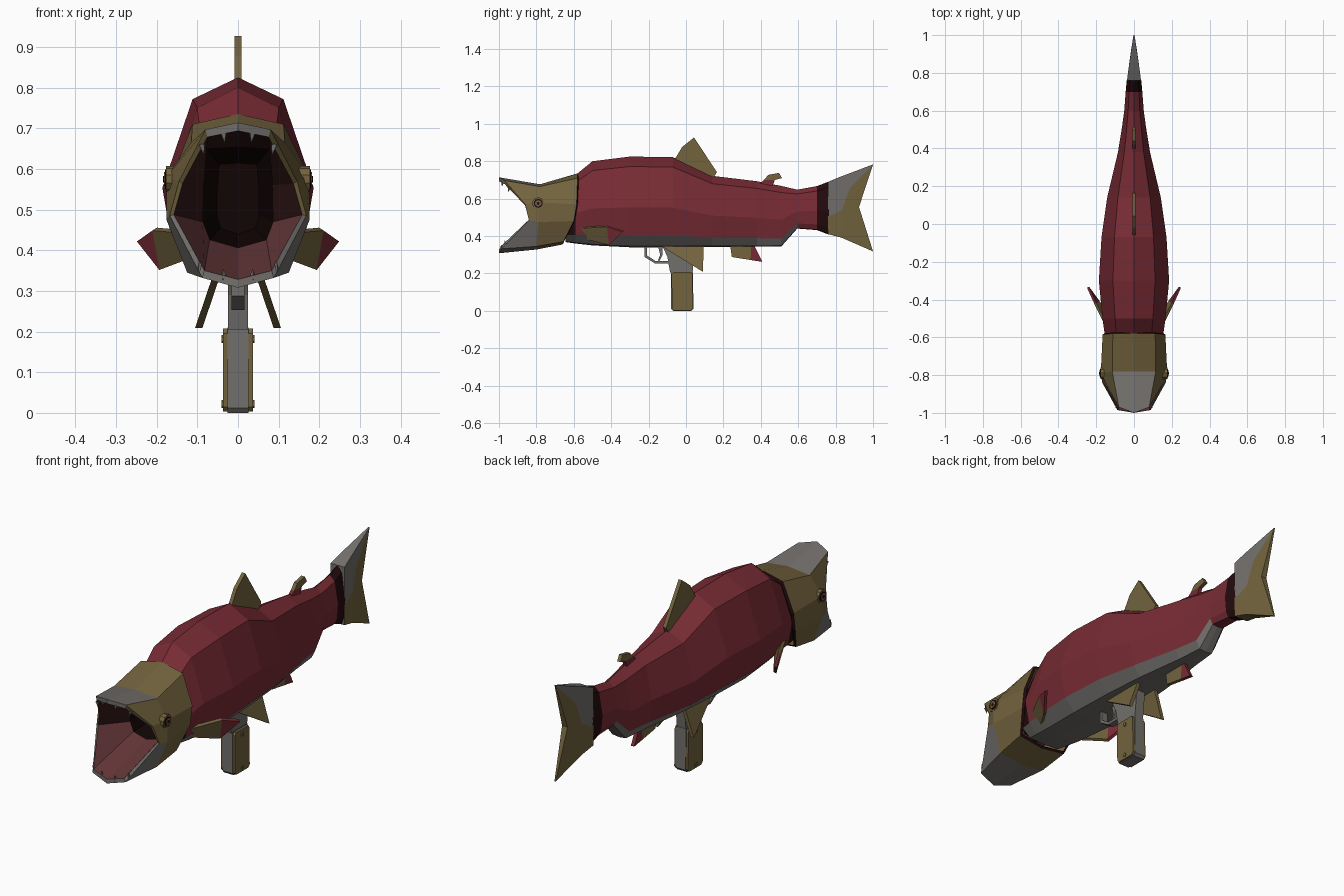
import bpy, bmesh, math
from mathutils import Vector as V

if "Cube" in bpy.data.objects:
    bpy.data.objects.remove(bpy.data.objects["Cube"])

COL = {"scale_red": (.185, .024, .034), "olive": (.170, .125, .048), "belly_grey": (.170, .160, .150),
       "dark_maroon": (.017, .003, .004), "tongue_red": (.130, .037, .039), "mouth_brown": (.033, .009, .009),
       "throat_black": (.006, .0015, .0015)}
RED, OLI, GRY, DRK, TNG, MTH, BLK = range(7)
MATS = []
for n, c in COL.items():
    m = bpy.data.materials.new(n)
    m.diffuse_color = (*c, 1)
    m.use_nodes = True
    m.node_tree.nodes["Principled BSDF"].inputs["Base Color"].default_value = m.diffuse_color
    MATS.append(m)


def finish(name, bm):
    bmesh.ops.recalc_face_normals(bm, faces=bm.faces)
    me = bpy.data.meshes.new(name)
    bm.to_mesh(me)
    bm.free()
    for m in MATS:
        me.materials.append(m)
    ob = bpy.data.objects.new(name, me)
    bpy.context.collection.objects.link(ob)
    return ob


def loft(name, halves, rule, cap=False):
    """Skin mirrored half-rings (top to bottom); rule(segment, strip) gives the colour."""
    bm = bmesh.new()
    n = len(halves[0])
    rings = []
    for h in halves:
        full = [V(p) for p in h] + [V((-p[0], p[1], p[2])) for p in h[-2:0:-1]]
        rings.append([bm.verts.new(p) for p in full])
    k = len(rings[0])
    for s in range(len(rings) - 1):
        for i in range(k):
            j = (i + 1) % k
            f = bm.faces.new((rings[s][i], rings[s][j], rings[s + 1][j], rings[s + 1][i]))
            f.material_index = rule(s, i if i < n - 1 else k - 1 - i)
    if cap:
        bm.faces.new(rings[-1]).material_index = BLK
    return finish(name, bm)


def slab(name, polys, off):
    """Thick plates from (colour, points); off(point) is the half-thickness vector."""
    bm = bmesh.new()
    for mat, pts in polys:
        pts = [V(p) for p in pts]
        a = [bm.verts.new(p + off(p)) for p in pts]
        b = [bm.verts.new(p - off(p)) for p in pts]
        fs = [bm.faces.new(a), bm.faces.new(b[::-1])]
        for i in range(len(a)):
            j = (i + 1) % len(a)
            fs.append(bm.faces.new((a[i], b[i], b[j], a[j])))
        for f in fs:
            f.material_index = mat
    return finish(name, bm)


def flat(name, polys, t, x=0):
    """Slab from side-view (y, z) outlines."""
    return slab(name, [(m, [(x, y, z) for y, z in p]) for m, p in polys], lambda p: V((t, 0, 0)))


def cone(name, a, b, r1, r2, mat, sides=8):
    a, b = V(a), V(b)
    bm = bmesh.new()
    bmesh.ops.create_cone(bm, cap_ends=True, segments=sides, radius1=r1, radius2=r2, depth=(b - a).length)
    for f in bm.faces:
        f.material_index = mat
    ob = finish(name, bm)
    ob.location = (a + b) / 2
    ob.rotation_euler = (b - a).to_track_quat('Z', 'Y').to_euler()
    return ob


# body: y, top z, bottom z, half width
stations = [(-.645, .67, .368, .145), (-.59, .727, .36, .154), (-.5, .80, .35, .167), (-.3, .825, .34, .186),
            (-.07, .822, .34, .172), (.14, .722, .342, .142), (.38, .693, .343, .085), (.51, .668, .345, .064),
            (.595, .648, .44, .052), (.70, .667, .432, .044), (.765, .692, .407, .038)]


def body_ring(y, t, b, w):
    h = t - b
    return [(0, y, t), (.6 * w, y, t - .11 * h), (w, y, b + .44 * h), (.86 * w, y, b + .13 * h),
            (.56 * w, y, b + .012 * h), (0, y, b)]


def body_col(s, i):
    if s == 9:
        return DRK
    if i >= 3:
        return GRY if s < 8 else RED
    return DRK if s == 0 and i > 0 else RED


loft("fish_body", [body_ring(*s) for s in stations], body_col)

# head with open mouth: gill edge, cheek, lip, then mouth lining back to throat
back = [(0, -.58, .735), (.112, -.58, .71), (.166, -.585, .57), (.164, -.60, .48), (.13, -.655, .37), (0, -.66, .355)]
mid = [(0, -.78, .677), (.115, -.78, .665), (.176, -.79, .58), (.176, -.79, .475), (.125, -.80, .345), (0, -.80, .328)]
rim = [(0, -1, .714), (.08, -.97, .697), (.145, -.86, .57), (.168, -.84, .485), (.088, -.985, .332), (0, -1, .308)]
gill = [(x * .93, y + .006, .53 + (z - .53) * .95) for x, y, z in back]
lip = [(x * .94, y, .51 + (z - .51) * .9) for x, y, z in rim]
lining = [(0, -.70, .655), (.078, -.70, .65), (.085, -.70, .56), (.087, -.70, .47), (.07, -.70, .425), (0, -.70, .405)]
throat = [(x * .6, -.45, .52 + (z - .52) * .7) for x, y, z in lining]


def head_col(s, i):
    if s == 0:
        return DRK
    if s == 1:
        return OLI
    if s in (2, 3):
        return GRY if i in (0, 3, 4) else OLI
    if s == 4:
        return TNG if i >= 3 else MTH
    return BLK


loft("fish_head", [gill, back, mid, rim, lip, lining, throat], head_col, True)

# tail fin, thinning towards the tips
A, B, T, N = (0, .76, .69), (0, .82, .715), (0, 1, .783), (0, .925, .555)
U, L, M = (0, 1, .318), (0, .83, .392), (0, .76, .41)
P, Q, R = (0, .875, .655), (0, .835, .54), (0, .76, .50)
slab("tail_fin", [(GRY, [A, B, P, Q, R]), (GRY, [B, T, P]), (OLI, [T, N, Q, P]),
                  (OLI, [Q, N, U, L]), (OLI, [R, Q, L, M])],
     lambda p: V((max(.003, .037 * ((1 - p.y) / .24) ** .8), 0, 0)))

# centre fins
flat("dorsal_fin", [(OLI, [(-.066, .80), (-.02, .877), (.043, .927), (.165, .742), (.14, .70), (-.02, .75)])], .009)
flat("adipose_fin", [(RED, [(.38, .67), (.417, .70), (.475, .70), (.46, .66)]),
                     (OLI, [(.417, .70), (.44, .727), (.497, .738), (.513, .71), (.475, .70)])], .009)
flat("anal_fin", [(OLI, [(.235, .36), (.245, .288), (.345, .272), (.35, .36)]),
                  (RED, [(.345, .272), (.408, .262), (.36, .36), (.35, .36)])], .009)

# paired parts
for s, side in ((1, "right"), (-1, "left")):
    a, b, c, d, e = [(s * x, y, z) for x, y, z in ((.13, -.57, .445), (.205, -.42, .452), (.243, -.335, .425),
                                                  (.188, -.41, .355), (.10, -.54, .388))]
    nrm = V((s * .8, -.35, -.5)).normalized() * .007
    slab("pectoral_fin_" + side, [(OLI, [a, b, d, e]), (RED, [b, c, d])], lambda p: nrm)
    slab("pelvic_fin_" + side,
         [(OLI, [(s * (.052 + (.34 - z) * .34), y, z) for y, z in ((-.13, .345), (.095, .345), (.09, .209))])],
         lambda p: V((.009, 0, 0)))
    for r, x, m in ((.032, .177, OLI), (.024, .180, DRK), (.017, .182, OLI), (.008, .184, DRK)):
        cone("eye_" + side, (s * .15, -.79, .575), (s * x, -.79, .575), r, r, m, 10)
    # teeth
    for x, y, z in ((.035, -.98, .69), (.09, -.945, .66)):
        cone("upper_tooth_" + side, (s * x, y, z), (s * x * .93, y - .004, z - .026), .010, 0, GRY, 4)
    for x, y, z in ((.035, -.985, .328), (.092, -.965, .35)):
        cone("lower_tooth_" + side, (s * x, y, z), (s * x * 1.03, y - .004, z + .026), .010, 0, GRY, 4)
    # grip panels and screws
    flat("grip_panel_" + side, [(OLI, [(-.075, .015), (-.065, .003), (.027, .003), (.037, .015), (.034, .195),
                                       (.026, .207), (-.067, .207), (-.077, .195)])], .006, s * .031)
    for z in (.022, .182):
        cone("grip_screw_" + side, (s * .03, -.02, z), (s * .041, -.02, z), .010, .010, OLI, 6)

# gun grip, receiver, trigger and guard
flat("grip_core", [(GRY, [(-.08, .012), (-.07, 0), (.03, 0), (.04, .012), (.037, .21), (-.08, .21)])], .026)
flat("receiver", [(GRY, [(-.13, .355), (-.10, .29), (-.085, .205), (.035, .205), (.05, .355)])], .024)
flat("trigger", [(GRY, [(-.15, .35), (-.125, .35), (-.125, .30), (-.143, .265), (-.15, .27), (-.138, .30)])], .008)
outer = [(-.222, .35), (-.222, .288), (-.165, .253), (-.09, .253)]
inner = [(-.208, .35), (-.208, .296), (-.162, .266), (-.09, .266)]
flat("trigger_guard", [(GRY, [outer[i], outer[i + 1], inner[i + 1], inner[i]]) for i in range(3)], .016)
